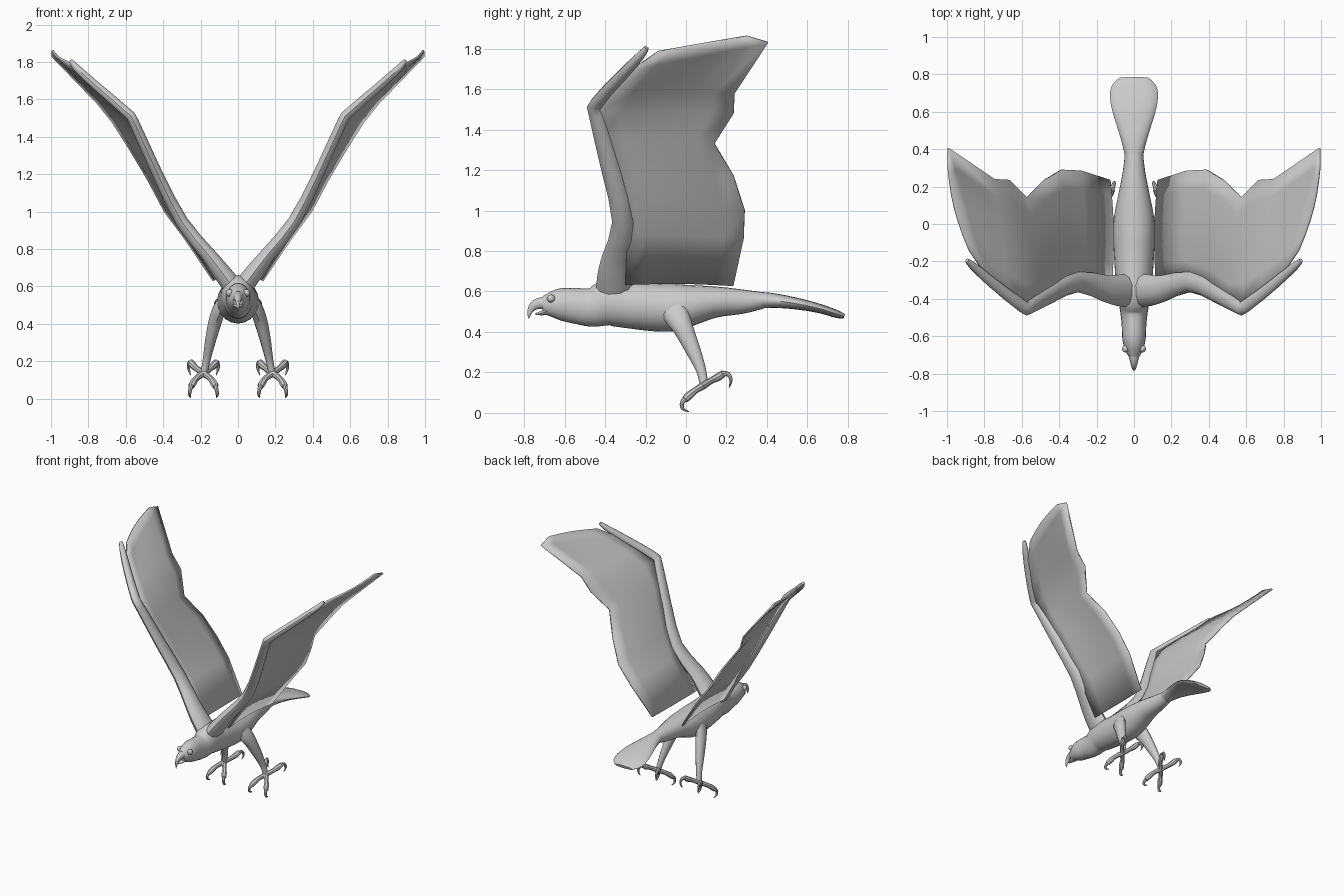
import bpy, bmesh
from math import sin, cos, pi, radians
from mathutils import Vector

if "Cube" in bpy.data.objects:
    bpy.data.objects.remove(bpy.data.objects["Cube"])


def finish(name, bm, mirror=False, thickness=0, angle=40):
    bmesh.ops.recalc_face_normals(bm, faces=bm.faces)
    me = bpy.data.meshes.new(name)
    bm.to_mesh(me)
    bm.free()
    ob = bpy.data.objects.new(name, me)
    bpy.context.collection.objects.link(ob)
    bpy.ops.object.select_all(action='DESELECT')
    ob.select_set(True)
    bpy.context.view_layer.objects.active = ob
    bpy.ops.object.shade_smooth_by_angle(angle=radians(angle))
    if thickness:
        sol = ob.modifiers.new("Thickness", 'SOLIDIFY')
        sol.thickness = thickness
        sol.offset = 0
    if mirror:
        m = ob.modifiers.new("Mirror", 'MIRROR')
        m.use_mirror_merge = False
    return ob


def catmull(pts, k):
    """Smoothly resample a list of equal-length tuples."""
    if k < 2:
        return pts
    out = []
    for i in range(len(pts) - 1):
        p0, p1, p2 = pts[max(i - 1, 0)], pts[i], pts[i + 1]
        p3 = pts[min(i + 2, len(pts) - 1)]
        for j in range(k):
            t = j / k
            out.append(tuple(
                0.5 * (2 * b + (c - a) * t + (2 * a - 5 * b + 4 * c - d) * t * t
                       + (3 * b - a - 3 * c + d) * t ** 3)
                for a, b, c, d in zip(p0, p1, p2, p3)))
    return out + [pts[-1]]


def add_loft(bm, stations, side=(1, 0, 0), n=12, k=3):
    """Elliptical tube through (x, y, z, half_width, half_height) stations."""
    st = catmull(stations, k)
    rings = []
    for i, (x, y, z, a, b) in enumerate(st):
        t = (Vector(st[min(i + 1, len(st) - 1)][:3]) - Vector(st[max(i - 1, 0)][:3])).normalized()
        s = Vector(side)
        s = (s - t * s.dot(t)).normalized()
        u = t.cross(s)
        c = Vector((x, y, z))
        rings.append([bm.verts.new(c + s * a * cos(2 * pi * j / n) + u * b * sin(2 * pi * j / n))
                      for j in range(n)])
    for r, q in zip(rings, rings[1:]):
        for j in range(n):
            bm.faces.new((r[j], r[(j + 1) % n], q[(j + 1) % n], q[j]))
    bm.faces.new(rings[0])
    bm.faces.new(rings[-1])


def loft(name, stations, mirror=False, **kw):
    bm = bmesh.new()
    add_loft(bm, stations, **kw)
    return finish(name, bm, mirror)


# Body and head: y, top z, bottom z, half width
body = [(-.71, .575, .497, .028), (-.68, .592, .48, .045), (-.62, .617, .458, .062),
        (-.54, .617, .44, .066), (-.46, .618, .425, .075), (-.38, .66, .43, .09),
        (-.28, .65, .418, .10), (-.15, .64, .403, .108), (-.05, .638, .405, .112),
        (.05, .632, .44, .105), (.15, .625, .472, .085), (.28, .61, .49, .06),
        (.38, .597, .515, .048)]
loft("body", [(0, y, (t + b) / 2, w, (t - b) / 2) for y, t, b, w in body], n=20)

# Flat fanned tail
loft("tail", [(0, .30, .555, .045, .04), (0, .38, .557, .052, .04), (0, .48, .55, .078, .033),
              (0, .6, .53, .115, .026), (0, .68, .51, .128, .022), (0, .74, .49, .118, .02),
              (0, .782, .477, .078, .012)], n=16)

# Hooked beak, upper and lower
loft("upper_beak", [(0, -.67, .543, .04, .04), (0, -.71, .543, .028, .03),
                    (0, -.745, .534, .019, .025), (0, -.766, .512, .012, .017),
                    (0, -.775, .488, .007, .009), (0, -.777, .465, .001, .001)])
loft("lower_beak", [(0, -.67, .505, .035, .02), (0, -.71, .494, .022, .012),
                    (0, -.745, .488, .005, .004)])

# Eyes
bm = bmesh.new()
bmesh.ops.create_uvsphere(bm, u_segments=14, v_segments=8, radius=.02)
bmesh.ops.translate(bm, vec=(.045, -.667, .565), verts=bm.verts)
finish("eye", bm, True)

# Wing arm along the leading edge
loft("wing_arm", [(.03, -.355, .60, .09, .055), (.09, -.355, .68, .083, .05),
                  (.155, -.345, .765, .072, .042), (.30, -.31, .945, .055, .036),
                  (.43, -.37, 1.20, .048, .03), (.555, -.443, 1.475, .038, .028),
                  (.595, -.44, 1.53, .036, .027), (.75, -.32, 1.665, .03, .024),
                  (.86, -.225, 1.765, .022, .02), (.893, -.195, 1.805, .012, .01)],
     mirror=True, side=(0, 1, 0), n=10, k=2)

# Wing feather sheet: leading point, trailing point per station
wing = [((.12, -.30, .635), (.13, .235, .63)), ((.27, -.29, .885), (.285, .285, .86)),
        ((.37, -.33, 1.06), (.39, .29, 1.0)), ((.43, -.36, 1.20), (.48, .235, 1.17)),
        ((.51, -.41, 1.37), (.575, .14, 1.33)), ((.575, -.43, 1.49), (.67, .235, 1.48)),
        ((.68, -.36, 1.59), (.75, .24, 1.58)), ((.80, -.26, 1.70), (.992, .405, 1.83)),
        ((.88, -.14, 1.785), (.992, .30, 1.862))]
bm = bmesh.new()
rows, N = [], 6
for i, (a, b) in enumerate(wing):
    row = []
    for j in range(N + 1):
        t = j / N
        p = Vector(a).lerp(Vector(b), t)
        if i == len(wing) - 1:
            p.x += .022 * sin(pi * t)
        elif i < 7:
            p += Vector((-.012, 0, .008)) * sin(pi * t)
        row.append(bm.verts.new(p))
    rows.append(row)
for r, q in zip(rows, rows[1:]):
    for j in range(N):
        bm.faces.new((r[j], r[j + 1], q[j + 1], q[j]))
finish("wing_feathers", bm, True, thickness=.012)

# Legs
loft("leg", [(.08, -.075, .54, .02, .06), (.098, -.05, .485, .034, .062),
             (.12, -.015, .42, .036, .05), (.147, .035, .31, .029, .037),
             (.167, .075, .21, .021, .025), (.183, .09, .13, .018, .02)], mirror=True)

# Feet: two front and two back toes, each ending in a curved claw
toes = {"front": ([(0, .085, .135, .019), (.035, .045, .11, .016), (.055, .012, .083, .02),
                   (.065, -.005, .065, .017)],
                  [(.063, .0, .07, .014), (.07, -.02, .05, .011), (.074, -.015, .02, .008),
                   (.068, .015, .006, .002)]),
        "back": ([(0, .085, .135, .019), (.035, .125, .16, .016), (.055, .16, .178, .02),
                  (.068, .185, .195, .017)],
                 [(.065, .18, .195, .014), (.076, .21, .19, .011), (.079, .222, .16, .008),
                  (.068, .213, .125, .002)])}
for part, (toe, claw) in toes.items():
    for label, s in (("outer", 1), ("inner", -1)):
        for kind, pts in (("toe", toe), ("claw", claw)):
            loft(f"{part}_{label}_{kind}", [(.185 + s * x, y, z, r, r) for x, y, z, r in pts],
                 mirror=True, n=8)
